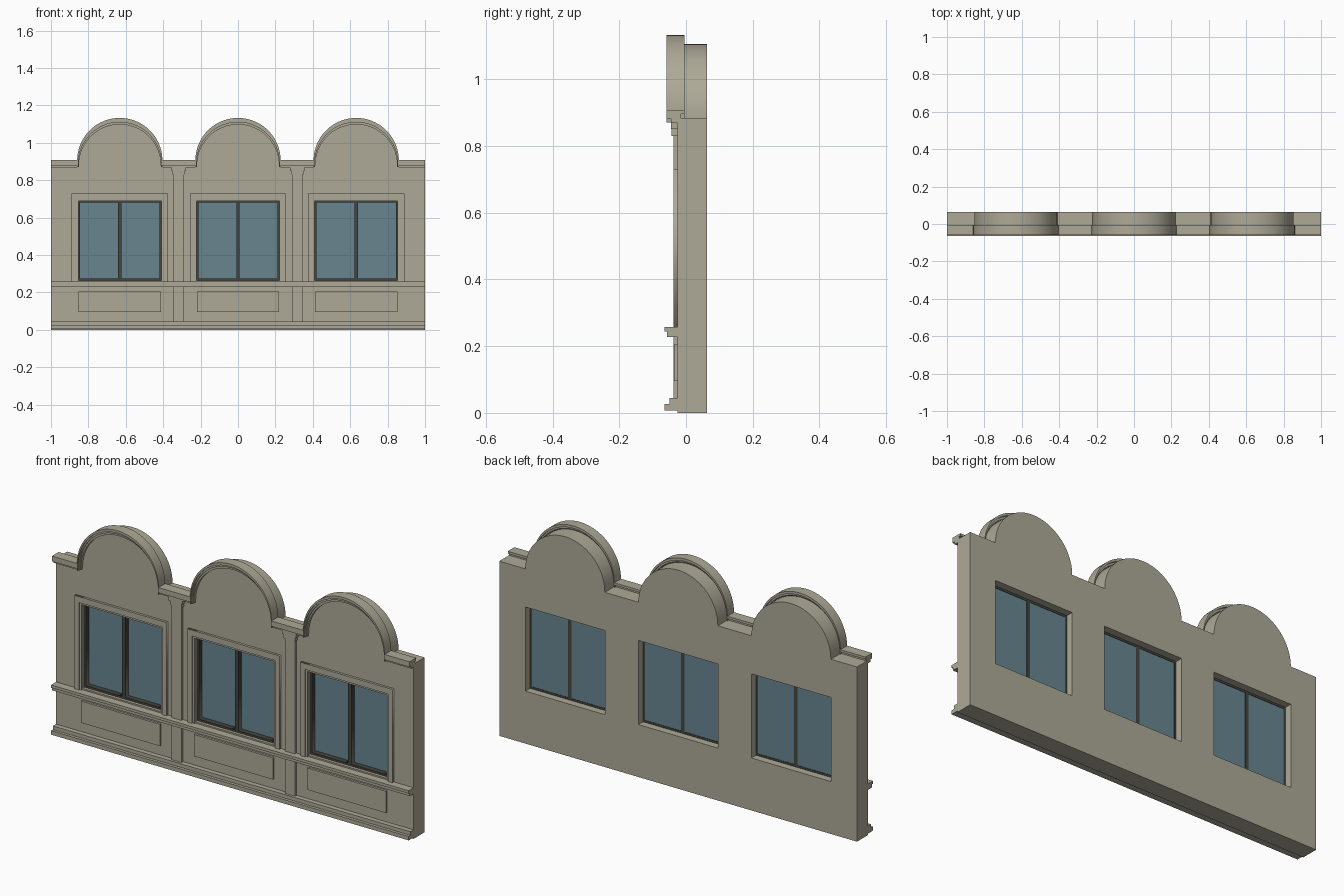
import bpy, bmesh, math

if "Cube" in bpy.data.objects:
    bpy.data.objects.remove(bpy.data.objects["Cube"])


def material(name, rgb):
    m = bpy.data.materials.new(name)
    m.use_nodes = True
    m.diffuse_color = (*rgb, 1)
    m.node_tree.nodes["Principled BSDF"].inputs["Base Color"].default_value = (*rgb, 1)
    return m


STONE = material("warm grey stone", (0.42, 0.40, 0.31))
DARK = material("dark window frame", (0.06, 0.06, 0.05))
GLASS = material("blue grey glass", (0.14, 0.235, 0.28))

BAYS = {"right": -0.632, "middle": 0.0, "left": 0.632}
FRONT, BACK = -0.025, 0.063      # wall faces
WALL_TOP, ARCH_R = 0.883, 0.222
OUTER_R = 0.228                  # outside of arch moulding
WIN = (0.222, 0.265, 0.69)       # half width, bottom, top


def smooth(ob):
    bpy.ops.object.select_all(action='DESELECT')
    ob.select_set(True)
    bpy.context.view_layer.objects.active = ob
    bpy.ops.object.shade_smooth_by_angle(angle=math.radians(30))


def loft(name, loops, mat):
    """Skin a list of equal closed loops and cap both ends."""
    bm = bmesh.new()
    rings = [[bm.verts.new(p) for p in loop] for loop in loops]
    n = len(rings[0])
    for a, b in zip(rings, rings[1:]):
        for i in range(n):
            j = (i + 1) % n
            bm.faces.new((a[i], a[j], b[j], b[i]))
    bm.faces.new(rings[0])
    bm.faces.new(rings[-1])
    bmesh.ops.recalc_face_normals(bm, faces=bm.faces)
    me = bpy.data.meshes.new(name)
    bm.to_mesh(me)
    bm.free()
    me.materials.append(mat)
    ob = bpy.data.objects.new(name, me)
    bpy.context.collection.objects.link(ob)
    return ob


def moulding(name, profile, x0, x1, mat=STONE):
    return loft(name, [[(x, y, z) for y, z in profile] for x in (x0, x1)], mat)


def box(name, x0, x1, y0, y1, z0, z1, mat=STONE):
    return moulding(name, [(y0, z0), (y1, z0), (y1, z1), (y0, z1)], x0, x1, mat)


def plate(name, outlines, y0, y1, mat):
    """Extrude flat x-z outlines; inner outlines become holes."""
    cu = bpy.data.curves.new(name, 'CURVE')
    cu.dimensions = '2D'
    cu.fill_mode = 'BOTH'
    cu.extrude = (y1 - y0) / 2
    for pts in outlines:
        s = cu.splines.new('POLY')
        s.points.add(len(pts) - 1)
        for p, (x, z) in zip(s.points, pts):
            p.co = (x, z, 0, 1)
        s.use_cyclic_u = True
    cu.materials.append(mat)
    ob = bpy.data.objects.new(name, cu)
    bpy.context.collection.objects.link(ob)
    ob.rotation_euler.x = math.pi / 2
    ob.location.y = (y0 + y1) / 2
    bpy.ops.object.select_all(action='DESELECT')
    ob.select_set(True)
    bpy.context.view_layer.objects.active = ob
    bpy.ops.object.convert(target='MESH')
    return bpy.context.view_layer.objects.active


def rect(x0, x1, z0, z1):
    return [(x0, z0), (x1, z0), (x1, z1), (x0, z1)]


def arc(cx, r, zc, n=40):
    """Half circle from the -x side over the top to the +x side."""
    return [(cx - r * math.cos(math.pi * i / n), zc + r * math.sin(math.pi * i / n))
            for i in range(n + 1)]


# Wall with three round gables and window openings
outline = [(-1, 0), (-1, WALL_TOP)]
for cx in BAYS.values():
    outline += arc(cx, ARCH_R, WALL_TOP)
outline += [(1, WALL_TOP), (1, 0)]
w, sill_z, head_z = WIN
holes = [rect(cx - w, cx + w, sill_z, head_z) for cx in BAYS.values()]
smooth(plate("wall", [outline] + holes, FRONT, BACK, STONE))

# Full-width base and sill mouldings
moulding("base_moulding", [(FRONT, 0.007), (-0.065, 0.007), (-0.065, 0.027),
                           (-0.05, 0.027), (-0.05, 0.045), (FRONT, 0.045)], -1, 1)
moulding("sill_moulding", [(FRONT, 0.228), (-0.057, 0.228), (-0.057, 0.244),
                           (-0.065, 0.244), (-0.065, 0.258), (FRONT, 0.258)], -1, 1)

# Cornice pieces between the gables
cornice = [(-0.058, 0.907), (-0.005, 0.907), (-0.005, 0.895), (-0.015, 0.895),
           (-0.015, 0.88), (FRONT, 0.868), (-0.045, 0.868), (-0.045, 0.88), (-0.058, 0.88)]
edges = [-1]
for cx in BAYS.values():
    edges += [cx - OUTER_R, cx + OUTER_R]
edges.append(1)
for i in range(0, len(edges), 2):
    moulding(f"cornice_{i // 2 + 1}", cornice, edges[i], edges[i + 1])

# Stepped arch section: depth, radius, centre height
ARCH = [(-0.058, OUTER_R, 0.905), (-0.005, OUTER_R, 0.905), (-0.005, 0.225, 0.895),
        (-0.015, 0.225, 0.895), (-0.015, 0.222, 0.888), (-0.024, 0.219, 0.879),
        (-0.04, 0.219, 0.879), (-0.04, 0.222, 0.888), (-0.05, 0.222, 0.888),
        (-0.05, 0.225, 0.895), (-0.058, 0.225, 0.895)]

for side, cx in BAYS.items():
    # Arch moulding with short straight legs
    paths = []
    for y, r, zc in ARCH:
        pts = [(cx - r, 0.87)] + arc(cx, r, zc) + [(cx + r, 0.87)]
        paths.append([(x, y, z) for x, z in pts])
    smooth(loft(f"{side}_arch_moulding", list(zip(*paths)), STONE))

    # Stepped window surround, open at the sill
    for name, outer, inner, top, under, depth in (
            ("outer_surround", 0.257, 0.232, 0.73, 0.7, -0.037),
            ("inner_surround", 0.232, 0.222, 0.7, 0.69, -0.031)):
        shape = [(cx - outer, 0.255), (cx - outer, top), (cx + outer, top), (cx + outer, 0.255),
                 (cx + inner, 0.255), (cx + inner, under), (cx - inner, under), (cx - inner, 0.255)]
        plate(f"{side}_{name}", [shape], depth, FRONT, STONE)

    # Two-light window
    f, m = 0.01, 0.009
    panes = [rect(cx - w + f, cx - m, sill_z + f, head_z - f),
             rect(cx + m, cx + w - f, sill_z + f, head_z - f)]
    plate(f"{side}_window_frame", [rect(cx - w, cx + w, sill_z, head_z)] + panes,
          -0.01, 0.026, DARK)
    box(f"{side}_window_glass", cx - w + f, cx + w - f, 0.016, 0.024,
        sill_z + f, head_z - f, GLASS)

    # Raised panel below the sill
    box(f"{side}_raised_panel", cx - 0.22, cx + 0.22, -0.036, FRONT, 0.095, 0.205)

# Pilasters with stepped capitals
for side, s in (("right", -1), ("left", 1)):
    cx = s * 0.317
    box(f"{side}_pilaster", cx - 0.027, cx + 0.027, -0.038, FRONT, 0.045, 0.84)
    box(f"{side}_capital_neck", cx - 0.032, cx + 0.032, -0.043, FRONT, 0.83, 0.85)
    box(f"{side}_capital", cx - 0.039, cx + 0.039, -0.045, FRONT, 0.85, 0.87)
